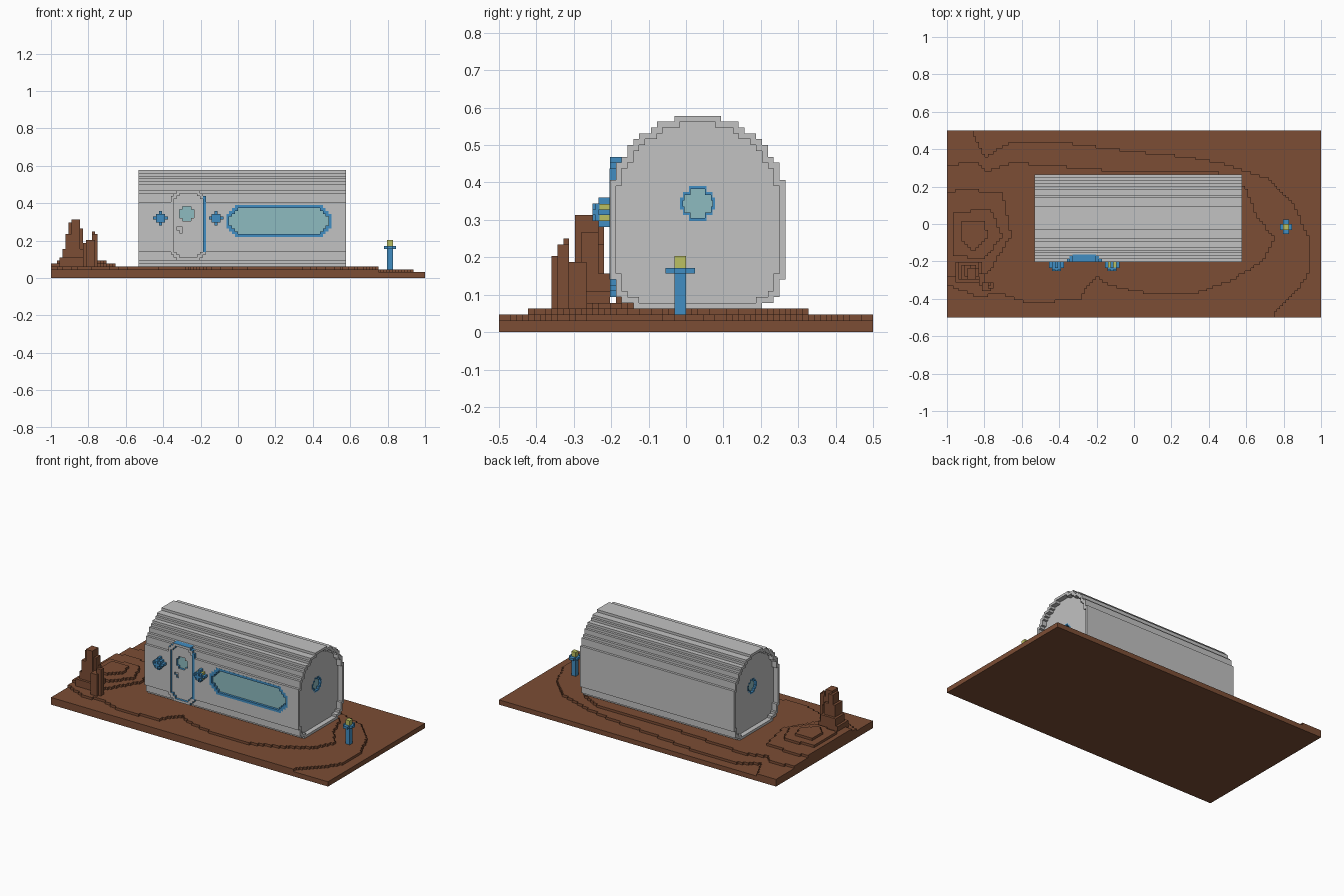
import bpy, bmesh
from mathutils import Vector

if "Cube" in bpy.data.objects:
    bpy.data.objects.remove(bpy.data.objects["Cube"], do_unlink=True)

V = 1 / 64  # size of one block; all numbers below are in blocks


def material(name, r, g, b):
    m = bpy.data.materials.new(name)
    m.use_nodes = True
    m.diffuse_color = (r, g, b, 1)
    m.node_tree.nodes["Principled BSDF"].inputs["Base Color"].default_value = (r, g, b, 1)
    return m


GREY = material("light grey", 0.54, 0.54, 0.54)
BROWN = material("soil brown", 0.20, 0.075, 0.035)
BLUE = material("trim blue", 0.053, 0.27, 0.54)
GLASS = material("pale glass", 0.27, 0.50, 0.53)
YELLOW = material("lamp yellow", 0.50, 0.53, 0.12)


def finish(name, bm, mats):
    me = bpy.data.meshes.new(name)
    bmesh.ops.scale(bm, vec=(V, V, V), verts=bm.verts)
    bm.to_mesh(me)
    bm.free()
    for m in mats:
        me.materials.append(m)
    ob = bpy.data.objects.new(name, me)
    bpy.context.scene.collection.objects.link(ob)
    return ob


def rounded(lo, hi, n, insets):
    """Row extents of a rectangle whose corners are stepped in."""
    rows = []
    for i in range(n):
        k = min(i, n - 1 - i)
        s = insets[k] if k < len(insets) else 0
        rows.append((lo + s, hi - s))
    return rows


def prism(name, rows, z0, axis, d0, d1, *mats):
    """Stack rows of (lo, hi) one block high, extruded along x or y."""
    right, left = [], []
    for i, (lo, hi) in enumerate(rows):
        for side, a in ((right, hi), (left, lo)):
            if side and side[-1][0] == a:
                side.pop()
            else:
                side.append((a, z0 + i))
            side.append((a, z0 + i + 1))
    bm = bmesh.new()
    pts = right + left[::-1]
    face = bm.faces.new([bm.verts.new((d0, a, z) if axis == "x" else (a, d0, z)) for a, z in pts])
    ext = bmesh.ops.extrude_face_region(bm, geom=[face])["geom"]
    move = Vector((d1 - d0, 0, 0)) if axis == "x" else Vector((0, d1 - d0, 0))
    bmesh.ops.translate(bm, vec=move, verts=[g for g in ext if isinstance(g, bmesh.types.BMVert)])
    bmesh.ops.recalc_face_normals(bm, faces=bm.faces)
    return finish(name, bm, mats)


def boxes(name, mat, *spans):
    """One object made of boxes (x0, x1, y0, y1, z0, z1)."""
    bm = bmesh.new()
    for x0, x1, y0, y1, z0, z1 in spans:
        vs = bmesh.ops.create_cube(bm, size=1)["verts"]
        bmesh.ops.scale(bm, vec=(x1 - x0, y1 - y0, z1 - z0), verts=vs)
        bmesh.ops.translate(bm, vec=((x0 + x1) / 2, (y0 + y1) / 2, (z0 + z1) / 2), verts=vs)
    return finish(name, bm, [mat])


def cut(target, rows, z0, axis, d0, d1):
    cutter = prism("cutter", rows, z0, axis, d0, d1, *target.data.materials)
    cutter.hide_render = True
    mod = target.modifiers.new("cut", "BOOLEAN")
    mod.operation = "DIFFERENCE"
    mod.solver = "EXACT"
    mod.object = cutter
    bpy.context.view_layer.objects.active = target
    bpy.ops.object.modifier_apply(modifier=mod.name)
    bpy.data.objects.remove(cutter, do_unlink=True)


def blue_sides(ob):
    for p in ob.data.polygons:
        p.material_index = 0 if abs(p.normal.y) > 0.5 else 1


# ---- Ground: stepped terrain from height contours, plus rock spires
def inside(x, y, poly):
    hit = False
    for (ax, ay), (bx, by) in zip(poly, poly[1:] + poly[:1]):
        if (ay > y) != (by > y) and x < ax + (y - ay) * (bx - ax) / (by - ay):
            hit = not hit
    return hit


contours = {
    3: [(-56, 33), (-51, 23), (-42, 28), (-25, 28), (-1, 25), (19, 23), (33, 20), (47, 15), (55, 6.5),
        (60, -5.5), (60, -16), (56, -23), (48, -30), (49, -33), (-65, -33), (-65, 33)],
    4: [(-65, 20), (-54, 21), (-50, 18), (-42, 21), (-29, 20), (-5, 18), (28, 18), (38, 13), (42, 3),
        (48, -5), (44, -13), (34, -19), (21, -24), (5, -24), (-8, -21), (-13, -18), (-17, -23),
        (-18, -26), (-36, -27), (-46, -24), (-54, -25), (-65, -20)],
    5: [(-65, 10), (-60, 12), (-45, 11), (-42, -4), (-50, -17), (-65, -18)],
    6: [(-62, 4), (-49, 5), (-45, -4), (-51, -12), (-62, -11)],
    7: [(-59, 1), (-51, 1), (-50, -5), (-55, -9), (-59, -6)],
}
spires = [(-61, -52, -20, -13, 7), (-60, -53, -19, -13, 10), (-59, -54, -19, -14, 15),
          (-57, -54, -19, -15, 20), (-58, -56, -18, -14, 19), (-54, -53, -18, -15, 17),
          (-53, -51, -21, -17, 12), (-52, -49, -23, -20, 13), (-50, -48, -22, -20, 15),
          (-50, -49, -21, -20, 16)]


def height(x, y):
    if not (-64 <= x < 64 and -32 <= y < 32):
        return 0
    h = max([2] + [k for k, poly in contours.items() if inside(x + 0.5, y + 0.5, poly)])
    return max([h] + [s[4] for s in spires if s[0] <= x < s[1] and s[2] <= y < s[3]])


H = {(x, y): height(x, y) for x in range(-65, 65) for y in range(-33, 33)}
bm = bmesh.new()


def quad(*pts):
    bm.faces.new([bm.verts.new(p) for p in pts])


for x in range(-64, 64):
    for y in range(-32, 32):
        h = H[x, y]
        quad((x, y, h), (x + 1, y, h), (x + 1, y + 1, h), (x, y + 1, h))
        for dx, dy in ((1, 0), (0, 1), (-1, 0), (0, -1)):
            low = H[x + dx, y + dy]
            if low < h:
                cx, cy = x + 0.5 + dx / 2, y + 0.5 + dy / 2
                p, q = (cx + dy / 2, cy - dx / 2), (cx - dy / 2, cy + dx / 2)
                quad((*p, low), (*q, low), (*q, h), (*p, h))
quad((-64, -32, 0), (-64, 32, 0), (64, 32, 0), (64, -32, 0))
bmesh.ops.remove_doubles(bm, verts=bm.verts, dist=0.001)
finish("ground", bm, [BROWN])

# ---- Hut: stepped barrel with recessed end walls
half = [11, 13, 14, 14, 14] + [15] * 17 + [14, 14, 14, 13, 12, 12, 11, 10, 8, 7, 4]
hut = prism("hut_shell", [(2 - h, 2 + h) for h in half], 4, "x", -34, 37, GREY)
inner = [min(half[i - 1:i + 2]) - 1 for i in range(1, len(half) - 1)]
inner_rows = [(2 - h, 2 + h) for h in inner]
cut(hut, inner_rows, 5, "x", 35, 39)
cut(hut, inner_rows, 5, "x", -36, -32)

# ---- Round end windows
ring, pane = rounded(-1, 5, 6, [1.5, 0.5]), rounded(-0.5, 4.5, 5, [1.25, 0.25])
for name, wall, s in (("left", 35, 1), ("right", -32, -1)):
    cut(hut, ring, 19, "x", wall - s, wall + s)
    frame = prism(name + "_end_window_frame", ring, 19, "x", wall - s, wall + 0.1 * s, BLUE)
    cut(frame, pane, 19.5, "x", wall - 2 * s, wall + s)
    prism(name + "_end_window_glass", ring, 19, "x", wall - 1.2 * s, wall - 0.9 * s, GLASS)

# ---- Long front window
ring, pane = rounded(-4, 32, 11, [3, 2, 1]), rounded(-3, 31, 9, [3, 2, 1])
cut(hut, ring, 14, "y", -14, -12)
frame = prism("front_window_frame", ring, 14, "y", -13.05, -12, BLUE)
cut(frame, pane, 15, "y", -14, -11)
prism("front_window_glass", ring, 14, "y", -12.1, -11.8, GLASS)

# ---- Door: frame, recessed panel, round window and handle notch
ring, pane = rounded(-23, -11, 24, [2, 1]), rounded(-22, -12, 22, [2, 1])
cut(hut, ring, 6, "y", -14, -10.5)
frame = prism("door_frame", ring, 6, "y", -13, -10.2, GREY, BLUE)
cut(frame, pane, 7, "y", -14, -9)
blue_sides(frame)
panel = prism("door_panel", pane, 7, "y", -12, -10.2, GREY, BLUE)
porthole = rounded(-20, -15, 5, [1])
cut(panel, porthole, 19.5, "y", -13, -11)
cut(panel, [(-20, -19), (-21, -19)], 15.5, "y", -13, -11.3)
blue_sides(panel)
prism("door_window_glass", porthole, 19.5, "y", -11.05, -10.8, GLASS)
boxes("door_edge_strip", BLUE, (-12, -11, -13.06, -12.5, 9, 28))

# ---- Wall lamps beside the door
for name, x, bulb in (("right", -29, BLUE), ("left", -10, YELLOW)):
    boxes(name + "_wall_lamp_bracket", BLUE,
          (x, x + 5, -15, -13, 20, 21), (x + 2, x + 3, -15, -13, 18, 23),
          (x + 1, x + 4, -16, -15, 20, 21), (x + 2, x + 3, -16, -15, 19, 22),
          (x + 1, x + 4, -15.5, -14.8, 19, 22))
    boxes(name + "_wall_lamp_bulb", bulb, (x + 1.05, x + 3.95, -14.8, -13, 19.05, 21.95))

# ---- Lamp post
boxes("lamp_post", BLUE, (51, 53, -3 + 1, 0, 3, 11), (50, 54, -2, 0, 10, 10.98), (51, 53, -4 + 0.5, 1.5, 10, 10.96))
boxes("lamp_post_light", YELLOW, (51, 53, -2, 0, 11, 13))
